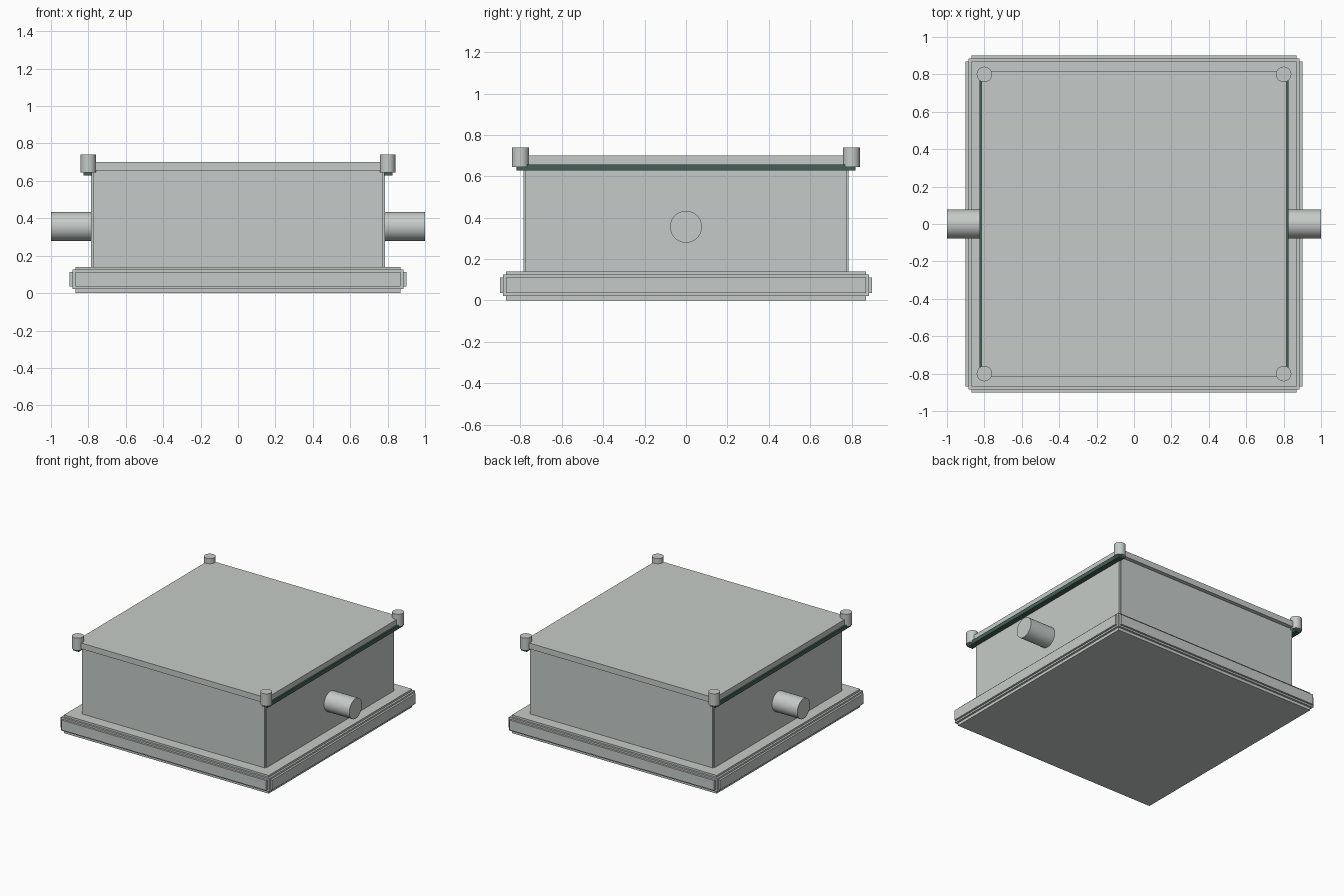
import bpy, bmesh, math
from mathutils import Matrix

if "Cube" in bpy.data.objects:
    bpy.data.objects.remove(bpy.data.objects["Cube"])


def material(name, rgb):
    m = bpy.data.materials.new(name)
    m.diffuse_color = (*rgb, 1)
    m.use_nodes = True
    m.node_tree.nodes["Principled BSDF"].inputs["Base Color"].default_value = m.diffuse_color
    return m


GREY = material("pale grey", (0.56, 0.60, 0.58))
SEAL = material("dark green", (0.06, 0.12, 0.10))


def finish(name, bm, mat, smooth=False):
    me = bpy.data.meshes.new(name)
    bm.to_mesh(me)
    bm.free()
    me.materials.append(mat)
    ob = bpy.data.objects.new(name, me)
    bpy.context.collection.objects.link(ob)
    if smooth:
        bpy.ops.object.select_all(action='DESELECT')
        ob.select_set(True)
        bpy.context.view_layer.objects.active = ob
        bpy.ops.object.shade_smooth_by_angle(angle=math.radians(35))
    return ob


def box(name, x, y, z, mat=GREY):
    """Box from (min, max) ranges."""
    bm = bmesh.new()
    centre = [(r[0] + r[1]) / 2 for r in (x, y, z)]
    size = [r[1] - r[0] for r in (x, y, z)]
    bmesh.ops.create_cube(bm, size=1, matrix=Matrix.Translation(centre) @ Matrix.Diagonal((*size, 1)))
    return finish(name, bm, mat)


def cylinder(name, centre, radius, length, axis='Z'):
    bm = bmesh.new()
    rot = Matrix.Rotation(math.pi / 2, 4, 'Y') if axis == 'X' else Matrix.Identity(4)
    bmesh.ops.create_cone(bm, cap_ends=True, segments=48, radius1=radius, radius2=radius,
                          depth=length, matrix=Matrix.Translation(centre) @ rot)
    return finish(name, bm, GREY, True)


# Base plinth: stepped edges from overlapping slabs
for name, hx, hy, z in (("base_core", 0.87, 0.87, (0, 0.14)),
                        ("base_step", 0.885, 0.885, (0.022, 0.125)),
                        ("base_side_band", 0.90, 0.87, (0.035, 0.112)),
                        ("base_front_band", 0.87, 0.90, (0.035, 0.112))):
    box(name, (-hx, hx), (-hy, hy), z)

# Housing with fine notched corners
box("housing_wide", (-0.785, 0.785), (-0.775, 0.775), (0.13, 0.66))
box("housing_deep", (-0.775, 0.775), (-0.785, 0.785), (0.13, 0.66))

# Lid
box("lid", (-0.815, 0.815), (-0.815, 0.815), (0.655, 0.70))

# Left and right fittings: pipe stubs and seal strips
for s, side in ((-1, "left"), (1, "right")):
    cylinder(side + "_pipe", (s * 0.88, 0, 0.356), 0.077, 0.24, 'X')
    box(side + "_seal", tuple(sorted((s * 0.78, s * 0.826))), (-0.82, 0.82), (0.628, 0.658), SEAL)
    # Lid corner bolts
    for t, end in ((-1, "front"), (1, "back")):
        cylinder(f"{end}_{side}_bolt", (s * 0.80, t * 0.80, 0.6925), 0.041, 0.095)
